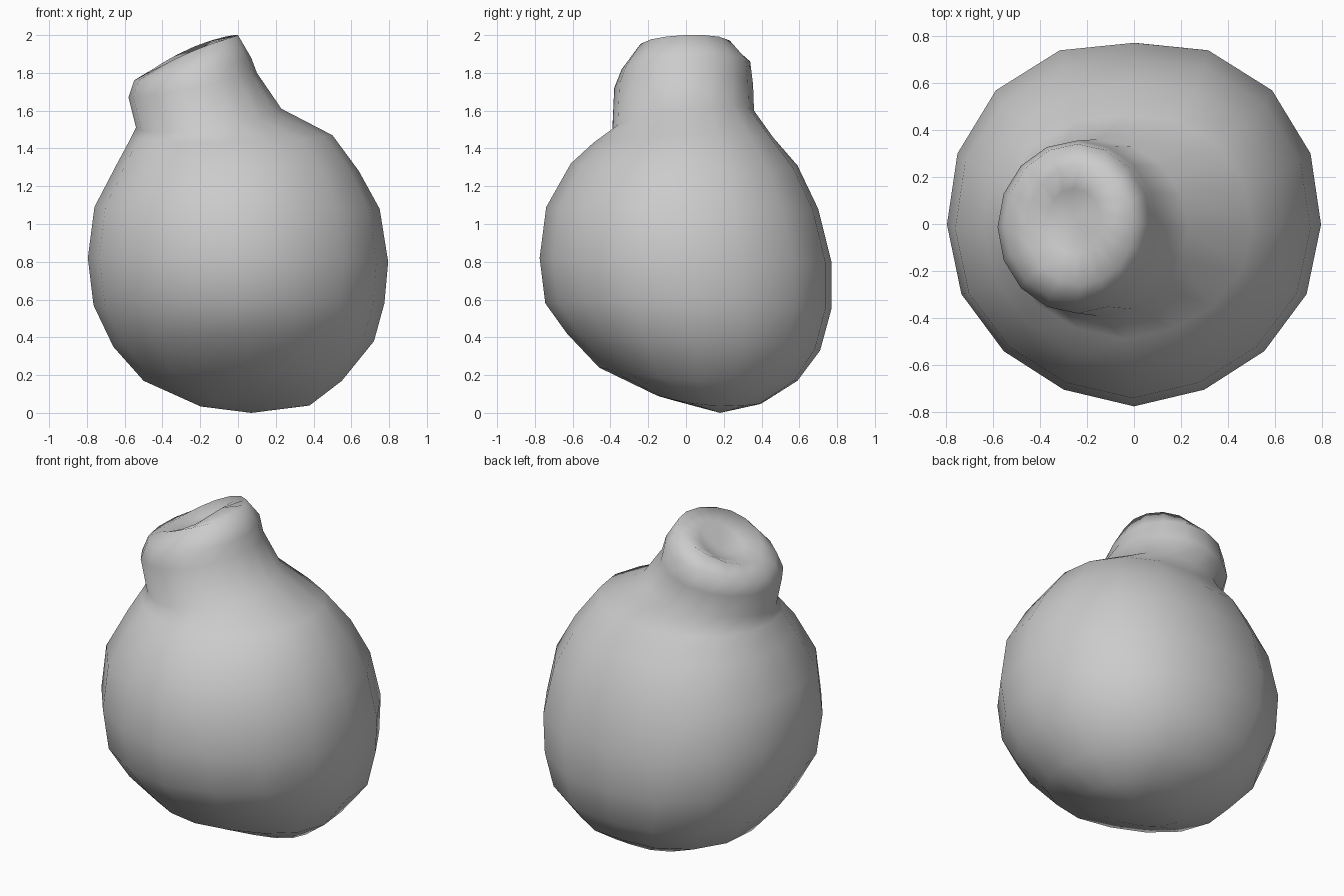
import bpy
import bmesh
from math import cos, sin, tau

SIDES = 16

default_cube = bpy.data.objects.get("Cube")
if default_cube:
    bpy.data.objects.remove(default_cube, do_unlink=True)


def make_material(name, colour):
    material = bpy.data.materials.new(name)
    material.use_nodes = True
    material.diffuse_color = colour
    shader = next(n for n in material.node_tree.nodes if n.type == "BSDF_PRINCIPLED")
    shader.inputs["Base Color"].default_value = colour
    return material


def add_ring(bm, guide, swell):
    """Tilted oval through four guide points: left/right are (x, z), front/back are (y, z).
    Swell fills out the diagonals at the back and trims them at the front."""
    left, right, front, back = guide
    mid_x, half_x = (left[0] + right[0]) / 2, (right[0] - left[0]) / 2
    mid_y, half_y = (front[0] + back[0]) / 2, (back[0] - front[0]) / 2
    mid_z = (left[1] + right[1] + front[1] + back[1]) / 4
    tilt_x, tilt_y = (right[1] - left[1]) / 2, (back[1] - front[1]) / 2
    saddle = (left[1] + right[1] - front[1] - back[1]) / 4
    ring = []
    for i in range(SIDES):
        a = tau * i / SIDES
        r = 1 + swell * abs(sin(2 * a)) * (sin(a) + .35)
        z = mid_z + tilt_x * cos(a) + tilt_y * sin(a) + saddle * cos(2 * a)
        ring.append(bm.verts.new((mid_x + half_x * r * cos(a), mid_y + half_y * r * sin(a), z)))
    return ring


def bridge(bm, lower, upper):
    for i in range(SIDES):
        j = (i + 1) % SIDES
        bm.faces.new((lower[i], lower[j], upper[j], upper[i]))


def close_with_point(bm, ring, position, upward):
    tip = bm.verts.new(position)
    for i in range(SIDES):
        a, b = ring[i], ring[(i + 1) % SIDES]
        bm.faces.new((a, b, tip) if upward else (b, a, tip))


# Round belly, from the offset base up to the shoulder
belly = [
    ((-.2, .035), (.38, .04), (-.15, .09), (.4, .05)),
    ((-.5, .17), (.55, .17), (-.46, .24), (.59, .17)),
    ((-.66, .35), (.72, .38), (-.63, .42), (.71, .33)),
    ((-.765, .57), (.775, .58), (-.745, .58), (.77, .55)),
    ((-.795, .82), (.795, .8), (-.775, .82), (.77, .8)),
    ((-.76, 1.09), (.75, 1.08), (-.74, 1.09), (.7, 1.08)),
    ((-.64, 1.32), (.64, 1.28), (-.61, 1.32), (.59, 1.31)),
    ((-.57, 1.45), (.5, 1.47), (-.49, 1.43), (.46, 1.46)),
]

# Short leaning neck, its rounded rim and the hollow in its end
neck = [
    ((-.54, 1.51), (.23, 1.61), (-.39, 1.5), (.36, 1.6)),
    ((-.58, 1.67), (.1, 1.8), (-.38, 1.72), (.355, 1.74)),
    ((-.55, 1.76), (.07, 1.88), (-.34, 1.82), (.34, 1.86)),
    ((-.46, 1.81), (0, 2), (-.26, 1.92), (.25, 1.94)),
    ((-.37, 1.82), (-.14, 1.97), (-.13, 1.88), (.15, 1.88)),
]

bm = bmesh.new()
rings = [add_ring(bm, guide, .042) for guide in belly]
rings += [add_ring(bm, guide, 0) for guide in neck]
for lower, upper in zip(rings, rings[1:]):
    bridge(bm, lower, upper)
close_with_point(bm, rings[0], (.07, .18, 0), upward=False)
close_with_point(bm, rings[-1], (-.26, .03, 1.84), upward=True)
bmesh.ops.recalc_face_normals(bm, faces=bm.faces)
for face in bm.faces:
    face.smooth = True

mesh = bpy.data.meshes.new("gourd_body")
bm.to_mesh(mesh)
bm.free()
mesh.materials.append(make_material("plain grey", (.6, .6, .6, 1)))
gourd = bpy.data.objects.new("gourd_body", mesh)
bpy.context.collection.objects.link(gourd)
